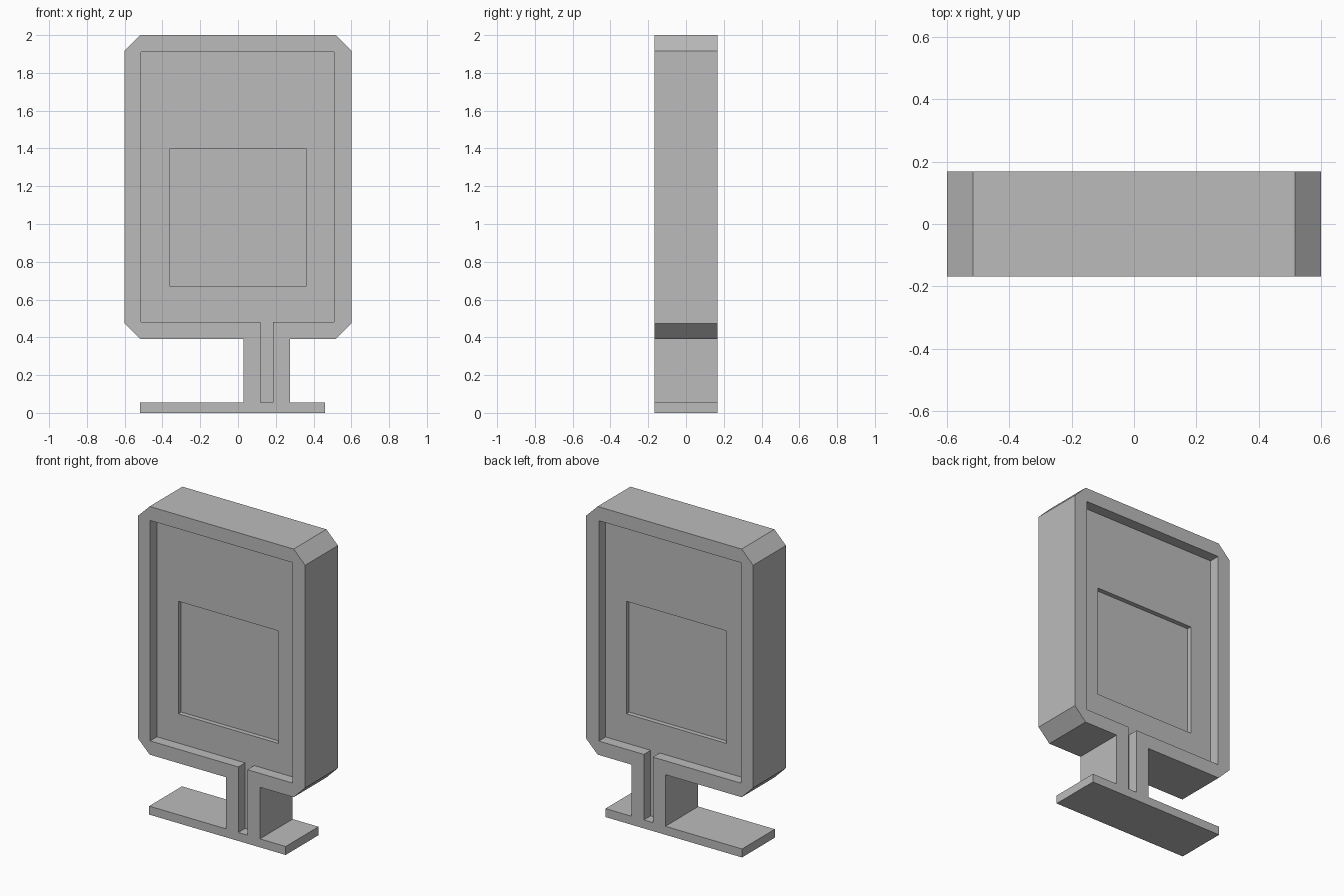
import bpy
import bmesh

cube = bpy.data.objects.get("Cube")
if cube:
    bpy.data.objects.remove(cube, do_unlink=True)

HALF = 0.168      # half of the sign's thickness
RECESS = 0.07     # depth of the outer recess
PANEL = 0.10      # depth of the inner panel
BASE_TOP = 0.055
FRAME_LOW = 0.39
CUT = 0.083       # corner chamfer

grey = bpy.data.materials.new("plain_grey")
grey.use_nodes = True
grey.diffuse_color = (0.5, 0.5, 0.5, 1)
grey.node_tree.nodes["Principled BSDF"].inputs["Base Color"].default_value = (0.5, 0.5, 0.5, 1)


def prism(name, outline, y0, y1):
    """Extrude an (x, z) outline from y0 to y1."""
    bm = bmesh.new()
    face = bm.faces.new([bm.verts.new((x, y0, z)) for x, z in outline])
    ext = bmesh.ops.extrude_face_region(bm, geom=[face])
    moved = [v for v in ext["geom"] if isinstance(v, bmesh.types.BMVert)]
    bmesh.ops.translate(bm, verts=moved, vec=(0, y1 - y0, 0))
    bmesh.ops.recalc_face_normals(bm, faces=bm.faces)
    mesh = bpy.data.meshes.new(name)
    bm.to_mesh(mesh)
    bm.free()
    mesh.materials.append(grey)
    obj = bpy.data.objects.new(name, mesh)
    bpy.context.collection.objects.link(obj)
    return obj


def carve(target, cutter):
    """Subtract the cutter from the target and discard it."""
    mod = target.modifiers.new("carve", "BOOLEAN")
    mod.operation = "DIFFERENCE"
    mod.solver = "EXACT"
    mod.object = cutter
    bpy.context.view_layer.objects.active = target
    bpy.ops.object.modifier_apply(modifier=mod.name)
    bpy.data.objects.remove(cutter, do_unlink=True)


# Chamfered frame, offset post and flat base share one silhouette
side = 0.6
silhouette = [
    (-0.52, 0), (0.46, 0), (0.46, BASE_TOP), (0.275, BASE_TOP),
    (0.275, FRAME_LOW), (side - CUT, FRAME_LOW), (side, FRAME_LOW + CUT),
    (side, 2 - CUT), (side - CUT, 2), (CUT - side, 2), (-side, 2 - CUT),
    (-side, FRAME_LOW + CUT), (CUT - side, FRAME_LOW), (0.03, FRAME_LOW),
    (0.03, BASE_TOP), (-0.52, BASE_TOP),
]
sign = prism("display_stand", silhouette, -HALF, HALF)

# Rectangular recess that runs down into a slot in the post
recess = [
    (-0.513, 0.48), (0.12, 0.48), (0.12, BASE_TOP), (0.185, BASE_TOP),
    (0.185, 0.48), (0.508, 0.48), (0.508, 1.91), (-0.513, 1.91),
]
# Square panel set deeper in the recess
panel = [(-0.36, 0.67), (0.36, 0.67), (0.36, 1.4), (-0.36, 1.4)]

# Both faces are carved alike
for s in (-1, 1):
    for outline, depth in ((recess, RECESS), (panel, PANEL)):
        carve(sign, prism("cutter", outline, s * (HALF - depth), s * (HALF + 0.1)))
